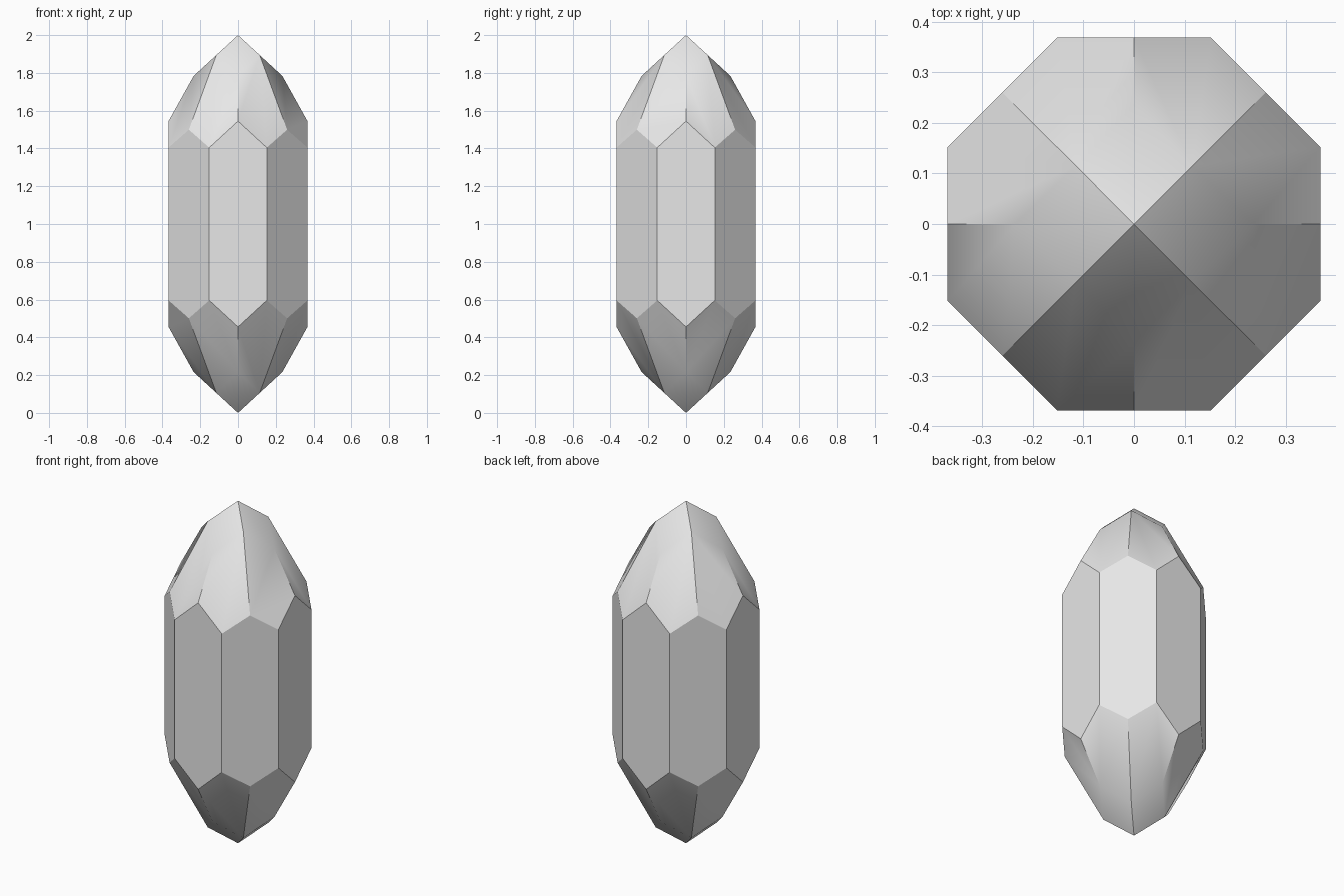
import bpy, bmesh, math
from mathutils import Vector

default = bpy.data.objects.get("Cube")
if default:
    bpy.data.objects.remove(default, do_unlink=True)

HALF_WIDTH = 0.368           # centre to each flat side
STEEP, GENTLE = 1.8, 0.92    # slopes of the crown facets
CROWN = 1.207                # where the crown planes meet the axis, from mid-height
SIGNS = (-1, 1)


def cut(bm, point, normal):
    """Slice off everything beyond a plane and close the opening."""
    bmesh.ops.bisect_plane(bm, geom=bm.verts[:] + bm.edges[:] + bm.faces[:],
                           dist=1e-4, plane_co=point,
                           plane_no=Vector(normal).normalized(), clear_outer=True)
    rim = [e for e in bm.edges if e.is_boundary]
    if rim:
        bmesh.ops.holes_fill(bm, edges=rim, sides=0)


# Square column, trimmed facet by facet
bm = bmesh.new()
bmesh.ops.create_cube(bm, size=1)
bmesh.ops.scale(bm, vec=(2 * HALF_WIDTH, 2 * HALF_WIDTH, 3), verts=bm.verts)

# Corners cut to make an octagonal prism
corner = HALF_WIDTH / math.sqrt(2)
for sx in SIGNS:
    for sy in SIGNS:
        cut(bm, (sx * corner, sy * corner, 0), (sx, sy, 0))

for sz in SIGNS:
    # Four gentle facets forming the tip
    for s in SIGNS:
        cut(bm, (0, 0, sz), (s * GENTLE, 0, sz))
        cut(bm, (0, 0, sz), (0, s * GENTLE, sz))
    # Eight steep crown facets
    for sx in SIGNS:
        for sy in SIGNS:
            cut(bm, (0, 0, sz * CROWN), (sx * STEEP, sy * GENTLE, sz))
            cut(bm, (0, 0, sz * CROWN), (sx * GENTLE, sy * STEEP, sz))

bmesh.ops.remove_doubles(bm, verts=bm.verts, dist=1e-3)
bmesh.ops.recalc_face_normals(bm, faces=bm.faces)
bmesh.ops.translate(bm, vec=(0, 0, 1), verts=bm.verts)

mesh = bpy.data.meshes.new("crystal")
bm.to_mesh(mesh)
bm.free()
crystal = bpy.data.objects.new("crystal", mesh)
bpy.context.collection.objects.link(crystal)

# Plain grey stone
stone = bpy.data.materials.new("light_grey")
stone.use_nodes = True
colour = (0.8, 0.8, 0.8, 1)
stone.diffuse_color = colour
stone.node_tree.nodes["Principled BSDF"].inputs["Base Color"].default_value = colour
mesh.materials.append(stone)

# Tips blend softly into the crown; other edges stay crisp
bpy.ops.object.select_all(action="DESELECT")
crystal.select_set(True)
bpy.context.view_layer.objects.active = crystal
bpy.ops.object.shade_smooth_by_angle(angle=math.radians(31))
